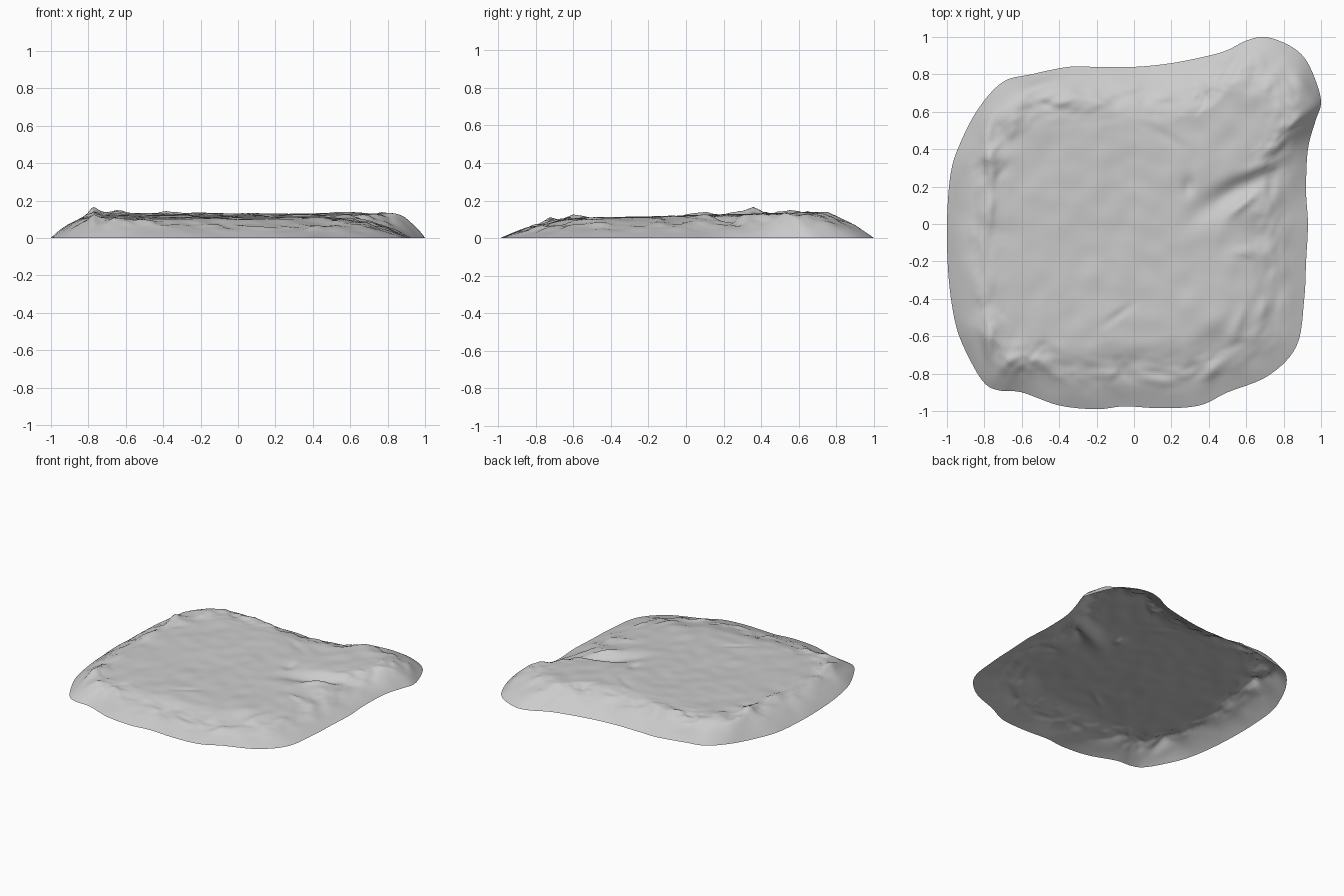
import bpy, bmesh, math
from mathutils import Vector, noise

if "Cube" in bpy.data.objects:
    bpy.data.objects.remove(bpy.data.objects["Cube"])

# Rim outline, counter-clockwise: x, y, width of the sloping bank
RIM = [(.93, 0, .44), (.92, .18, .4), (.93, .4, .3), (.97, .55, .2), (1, .65, .15),
       (.97, .77, .2), (.91, .89, .27), (.82, .96, .31), (.7, 1, .33), (.6, .98, .34),
       (.5, .93, .34), (.4, .9, .33), (.2, .86, .31), (0, .84, .28), (-.2, .84, .25),
       (-.35, .84, .21), (-.55, .8, .17), (-.7, .76, .14), (-.83, .62, .11), (-.93, .43, .16),
       (-.98, .27, .2), (-1, 0, .21), (-.99, -.3, .2), (-.95, -.55, .19), (-.88, -.72, .17),
       (-.8, -.85, .19), (-.72, -.89, .24), (-.6, -.9, .28), (-.4, -.97, .35), (-.2, -.99, .38),
       (-.05, -.975, .38), (.15, -.985, .38), (.35, -.97, .4), (.5, -.9, .42), (.72, -.81, .44),
       (.87, -.65, .46), (.91, -.4, .46), (.92, -.2, .45)]

# Ridges and hollows: x, y, height, half length, half width, direction in degrees
BUMPS = [(.62, .22, -.04, .2, .06, 25), (.45, .12, -.02, .15, .06, 35),
         (.72, .32, .022, .14, .03, 22),
         (.6, .12, .022, .09, .02, 40), (.29, .2, -.014, .03, .05, 0),
         (.15, .48, -.008, .12, .03, -30), (-.09, -.49, -.008, .1, .02, 35),
         (-.77, .35, .02, .15, .025, 95), (-.77, .1, .012, .12, .025, 90),
         (-.78, -.65, .03, .08, .025, 90), (-.5, .75, .035, .1, .03, 20),
         (-.38, -.81, .02, .06, .03, 20), (.15, -.84, .022, .07, .03, 0),
         (.42, -.79, .035, .06, .03, 50), (.55, -.55, .018, .1, .03, 70),
         (.7, -.45, .02, .05, .03, 60), (.6, -.15, .014, .06, .02, 0),
         (.9, .75, .04, .07, .04, -45), (.5, .85, .02, .06, .03, 30)]

STEPS, RINGS = 6, 72


def smooth_loop(points, steps):
    """Catmull-Rom curve through a closed loop."""
    pts, out = [Vector(p) for p in points], []
    n = len(pts)
    for i in range(n):
        a, b, c, d = (pts[(i + k) % n] for k in (-1, 0, 1, 2))
        for s in range(steps):
            t = s / steps
            out.append(.5 * (2 * b + (c - a) * t + (2 * a - 5 * b + 4 * c - d) * t * t
                             + (3 * b - a - 3 * c + d) * t ** 3))
    return out


def height(x, y, d, w):
    """Ground height at a point d inside the rim, with bank width w."""
    p = Vector((x, y, 0))
    w *= 1 + .2 * noise.noise(p * 6)
    s = min(max(d / w, 0), 1)
    bank = 1 - (1 - s) ** 1.7
    z = .118 + .024 * y + .006 * noise.noise(p * 3) + .005 * noise.noise(p * 9)
    for bx, by, h, l, b, deg in BUMPS:
        c, sn = math.cos(math.radians(deg)), math.sin(math.radians(deg))
        u, v = (x - bx) * c + (y - by) * sn, (y - by) * c - (x - bx) * sn
        z += h * math.exp(-(u / l) ** 2 - (v / b) ** 2)
    # rocky crumbling on the bank
    rough = math.exp(-((d - .17) / .09) ** 2)
    z += rough * (.018 * noise.noise(p * 10 + Vector((3, 1, 0))) + .01 * noise.noise(p * 24))
    return max(z, .02) * bank


# Ground sheet: rings shrinking from the rim to the centre, open underneath
rim = smooth_loop(RIM, STEPS)
n = len(rim)
normals = []
for i in range(n):
    tan = (rim[(i + 1) % n] - rim[i - 1]).to_2d().normalized()
    normals.append(Vector((tan.y, -tan.x)))
bm = bmesh.new()
centre = bm.verts.new((0, 0, height(0, 0, 1, .2)))
rings = []
for r in range(1, RINGS + 1):
    t = (r / RINGS) ** .85
    ring = []
    for q, nor in zip(rim, normals):
        x, y = q.x * t, q.y * t
        # distance to the rim, averaged over the neighbourhood to avoid creases
        d = (1 - t) * (.5 * abs(q.to_2d().dot(nor)) + .45 * min(q.to_2d().length, 1.05))
        ring.append(bm.verts.new((x, y, height(x, y, d, q.z))))
    rings.append(ring)
for i in range(n):
    j = (i + 1) % n
    bm.faces.new((centre, rings[0][i], rings[0][j]))
    for a, b in zip(rings, rings[1:]):
        bm.faces.new((a[i], b[i], b[j], a[j]))

mesh = bpy.data.meshes.new("ground_patch")
bm.to_mesh(mesh)
bm.free()
for f in mesh.polygons:
    f.use_smooth = True
ground = bpy.data.objects.new("ground_patch", mesh)
bpy.context.collection.objects.link(ground)
